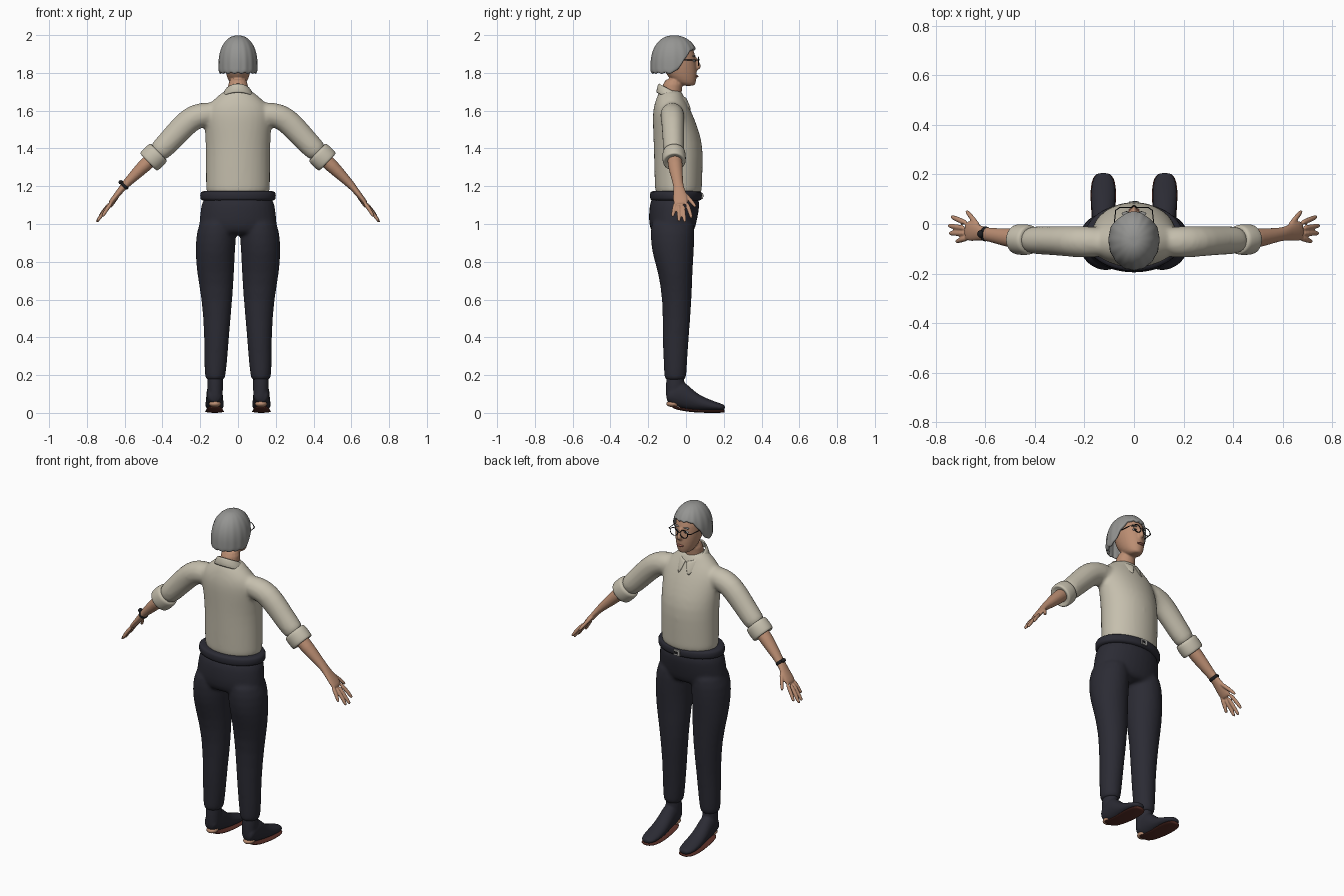
import bpy, bmesh, math
from mathutils import Vector

cube = bpy.data.objects.get("Cube")
if cube:
    bpy.data.objects.remove(cube)

X, Y, Z = Vector((1, 0, 0)), Vector((0, 1, 0)), Vector((0, 0, 1))
SIDES = ((1, "left"), (-1, "right"))


def material(name, r, g, b):
    m = bpy.data.materials.new(name)
    m.use_nodes = True
    m.diffuse_color = (r, g, b, 1)
    m.node_tree.nodes["Principled BSDF"].inputs["Base Color"].default_value = (r, g, b, 1)
    return m


SHIRT = material("cream cloth", .56, .52, .42)
NAVY = material("dark navy cloth", .024, .024, .034)
SKIN = material("skin", .50, .27, .17)
HAIR = material("grey hair", .30, .30, .29)
SOLE = material("red brown sole", .10, .028, .02)
METAL = material("silver metal", .45, .44, .42)
BLACK = material("black", .012, .012, .014)
LIPS = material("lips", .33, .12, .09)
WHITE = material("eye white", .65, .62, .58)


def loft(bm, rings, hint=X, tangent=None, n=16):
    """Skin elliptical rings (centre, radius along hint, radius across)."""
    rows = []
    for i, (c, ra, rb) in enumerate(rings):
        t = tangent or Vector(rings[min(i + 1, len(rings) - 1)][0]) - Vector(rings[max(i - 1, 0)][0])
        b = t.cross(hint).normalized()
        a = b.cross(t).normalized()
        angles = [math.tau * k / n for k in range(n)]
        rows.append([bm.verts.new(Vector(c) + a * ra * math.cos(w) + b * rb * math.sin(w)) for w in angles])
    for p, q in zip(rows, rows[1:]):
        for k in range(n):
            bm.faces.new((p[k], p[(k + 1) % n], q[(k + 1) % n], q[k]))
    bm.faces.new(rows[0])
    bm.faces.new(rows[-1])


def finish(bm, name, mat, voxel=0, smooth=3, subsurf=1, thick=0):
    """Turn a bmesh into a smooth object, blending its lofts if voxel is set."""
    bmesh.ops.recalc_face_normals(bm, faces=bm.faces)
    for f in bm.faces:
        f.smooth = True
    me = bpy.data.meshes.new(name)
    bm.to_mesh(me)
    bm.free()
    me.materials.append(mat)
    ob = bpy.data.objects.new(name, me)
    bpy.context.collection.objects.link(ob)
    if thick:
        m = ob.modifiers.new("thickness", "SOLIDIFY")
        m.thickness, m.offset = thick, -1
    if subsurf:
        ob.modifiers.new("rounding", "SUBSURF").levels = subsurf
        ob.modifiers["rounding"].render_levels = subsurf
    if voxel:
        m = ob.modifiers.new("blend", "REMESH")
        m.mode, m.voxel_size, m.use_smooth_shade = "VOXEL", voxel, True
        m = ob.modifiers.new("soften", "SMOOTH")
        m.factor, m.iterations = .5, smooth
    return ob


def blob(name, mat, centre, size):
    bm = bmesh.new()
    bmesh.ops.create_uvsphere(bm, u_segments=16, v_segments=10, radius=1)
    bmesh.ops.scale(bm, vec=size, verts=bm.verts)
    bmesh.ops.translate(bm, vec=centre, verts=bm.verts)
    return finish(bm, name, mat, subsurf=0)


def box(name, mat, centre, size):
    bm = bmesh.new()
    bmesh.ops.create_cube(bm, size=1)
    bmesh.ops.scale(bm, vec=size, verts=bm.verts)
    bmesh.ops.translate(bm, vec=centre, verts=bm.verts)
    ob = finish(bm, name, mat, subsurf=0)
    ob.data.shade_flat()
    return ob


def upright(rings):
    return [((0, y, z), rx, ry) for y, z, rx, ry in rings]


# Shirt: torso and both sleeves blended together
bm = bmesh.new()
loft(bm, upright([(-.04, 1.15, .172, .125), (-.04, 1.17, .174, .127), (-.04, 1.3, .174, .131),
                  (-.04, 1.42, .175, .134), (-.058, 1.52, .182, .12), (-.073, 1.59, .182, .106),
                  (-.08, 1.64, .155, .088), (-.083, 1.675, .11, .072), (-.08, 1.715, .07, .058)]), X, Z)
for s, side in SIDES:
    loft(bm, [((s * .1, -.075, 1.585), .06, .06), ((s * .19, -.073, 1.582), .066, .068),
              ((s * .255, -.07, 1.555), .064, .07), ((s * .32, -.068, 1.486), .06, .066),
              ((s * .385, -.066, 1.415), .058, .062), ((s * .44, -.064, 1.36), .056, .06)], Y)
finish(bm, "shirt", SHIRT, .011, 8)

# Collar: a sloping folded band with two points, open at the front
bm = bmesh.new()
rows = []
for k in range(33):
    f = k / 32 * 2 - 1
    row = []
    for rx, ry, drop, spread in ((.062, .07, 0, 3.1), (.072, .077, .004, 3.08), (.094, .088, .05, 2.86)):
        w = f * spread
        c = -math.cos(w)
        point = max(0, (c - .7) / .3) * (drop > .04)
        z = 1.708 - .037 * c - drop - .035 * point
        row.append(bm.verts.new((rx * math.sin(w), -.072 + ry * c + .028 * point, z)))
    rows.append(row)
for p, q in zip(rows, rows[1:]):
    for j in range(2):
        bm.faces.new((p[j], q[j], q[j + 1], p[j + 1]))
finish(bm, "collar", SHIRT, thick=.009)

# Trousers: pelvis and legs
bm = bmesh.new()
loft(bm, upright([(-.055, 1.16, .188, .13), (-.06, 1.1, .199, .136), (-.07, 1.02, .21, .132),
                  (-.072, .96, .21, .118), (-.07, .94, .19, .09)]), X, Z)
for s, side in SIDES:
    loft(bm, [((s * cx, y, z), rx, ry) for cx, y, z, rx, ry in (
        (.105, -.07, 1.05, .09, .115), (.115, -.072, .95, .11, .12), (.121, -.07, .85, .106, .114),
        (.12, -.057, .75, .102, .093), (.11, -.046, .6, .082, .078), (.113, -.055, .4, .066, .071),
        (.118, -.056, .28, .063, .064), (.121, -.057, .19, .055, .06), (.121, -.057, .17, .05, .055))], X, Z)
finish(bm, "trousers", NAVY, .01, 5)

# Belt and buckle
bm = bmesh.new()
loft(bm, upright([(-.055, 1.122, .18, .12), (-.053, 1.126, .2, .137), (-.053, 1.15, .202, .139),
                  (-.053, 1.172, .199, .137), (-.053, 1.176, .175, .12)]), X, Z, 32)
finish(bm, "belt", NAVY)
box("belt_buckle", METAL, (0, .086, 1.149), (.04, .008, .032))
box("buckle_slot", BLACK, (.004, .0905, 1.149), (.02, .003, .014))

for s, side in SIDES:
    # Ankle boots with thin soles and open heels
    bm = bmesh.new()
    loft(bm, [((s * .121, y, z), rx, ry) for y, z, rx, ry in (
        (-.056, .22, .044, .05), (-.057, .15, .042, .05), (-.06, .08, .042, .048), (-.06, .06, .035, .04))], X, Z)
    loft(bm, [((s * .124, y, (lo + hi) / 2), rx, (hi - lo) / 2) for y, lo, hi, rx in (
        (-.104, .06, .11, .03), (-.08, .042, .15, .042), (-.03, .026, .18, .044), (.01, .018, .15, .045),
        (.06, .012, .1, .048), (.12, .01, .073, .052), (.17, .01, .055, .047), (.195, .012, .046, .036),
        (.207, .016, .04, .022))], X, Y)
    finish(bm, side + "_boot", NAVY, .006, 3)
    bm = bmesh.new()
    loft(bm, [((s * .124, y, z), rx, .008) for y, z, rx in (
        (-.075, .034, .03), (-.05, .025, .042), (0, .015, .046), (.06, .009, .05), (.12, .008, .054),
        (.17, .008, .05), (.197, .009, .036), (.205, .01, .022))], X, Y)
    finish(bm, side + "_sole", SOLE)
    blob(side + "_heel", SKIN, (s * .122, -.068, .048), (.032, .036, .018))

    # Rolled cuff
    bm = bmesh.new()
    a, b = Vector((s * .418, -.064, 1.382)), Vector((s * .474, -.062, 1.328))
    loft(bm, [(a.lerp(b, t), r, r + .006) for t, r in (
        (0, .052), (.03, .06), (.4, .063), (.9, .062), (1, .058), (1.01, .048), (.9, .04))], Y, b - a, 24)
    finish(bm, side + "_cuff", SHIRT)

    # Forearm, palm, fingers and thumb
    bm = bmesh.new()
    loft(bm, [((s * .43, -.062, 1.37), .042, .042), ((s * .5, -.057, 1.305), .04, .037),
              ((s * .56, -.047, 1.245), .031, .028), ((s * .605, -.04, 1.2), .026, .02),
              ((s * .632, -.034, 1.165), .035, .016), ((s * .66, -.028, 1.13), .042, .015),
              ((s * .682, -.027, 1.1), .04, .012)], Y)
    for base, mid, tip in (((.672, .002, 1.115), (.71, .018, 1.072), (.738, .03, 1.03)),
                           ((.68, -.018, 1.105), (.718, -.012, 1.055), (.75, -.006, 1.008)),
                           ((.678, -.038, 1.105), (.715, -.038, 1.058), (.746, -.037, 1.012)),
                           ((.668, -.056, 1.115), (.695, -.063, 1.078), (.718, -.071, 1.038)),
                           ((.622, -.018, 1.172), (.65, .02, 1.13), (.677, .053, 1.088))):
        p, q, r = (Vector((s * v[0], v[1], v[2])) for v in (base, mid, tip))
        loft(bm, [(p, .012, .012), (q, .0115, .011), (q.lerp(r, .75), .0105, .0095), (r, .006, .006)], Y, n=10)
    finish(bm, side + "_arm_and_hand", SKIN, .0045, 2)

# Wristwatch
bm = bmesh.new()
p, d = Vector((-.6, -.04, 1.203)), Vector((-.7, .1, -.7)).normalized()
loft(bm, [(p + d * t, r, r - .005) for t, r in ((-.009, .026), (-.008, .031), (.008, .031), (.009, .026))], Y, d)
finish(bm, "watch_strap", BLACK)
blob("watch_case", BLACK, (-.62, -.04, 1.221), (.013, .015, .011))

# Head, neck, nose and brow
bm = bmesh.new()
loft(bm, upright([(.015, 1.73, .026, .032), (-.003, 1.746, .046, .055), (-.02, 1.78, .061, .08),
                  (-.034, 1.83, .073, .093), (-.04, 1.87, .077, .094), (-.046, 1.92, .078, .092),
                  (-.058, 1.96, .06, .07), (-.06, 1.98, .03, .035)]), X, Z)
loft(bm, upright([(-.085, 1.62, .056, .056), (-.078, 1.7, .055, .055), (-.062, 1.78, .055, .055)]), X, Z)
loft(bm, upright([(.05, 1.888, .006, .006), (.058, 1.86, .009, .012), (.065, 1.835, .015, .018),
                  (.06, 1.82, .014, .014), (.052, 1.815, .008, .008)]), X, Z, 10)
finish(bm, "head", SKIN, .005, 3)
blob("mouth", LIPS, (0, .056, 1.782), (.022, .01, .006))
for s, side in SIDES:
    blob(side + "_eye", WHITE, (s * .03, .042, 1.865), (.014, .008, .007))
    blob(side + "_iris", BLACK, (s * .03, .047, 1.865), (.006, .005, .006))
    blob(side + "_eyebrow", HAIR, (s * .032, .042, 1.889), (.018, .008, .004))

# Bobbed hair: a fluted dome whose hem rises towards the face
bm = bmesh.new()
n, levels, top = 64, 14, 1.999
rows = []
for k in range(levels + 1):
    t = .07 + .93 * k / levels
    row = []
    for i in range(n):
        w = math.tau * i / n
        c, s = math.cos(w), math.sin(w)
        e = min(1, max(0, (s + .1) / 1.0))
        hem = 1.797 + .128 * e * e * (3 - 2 * e) + .005 * math.cos(16 * w)
        z = top - (top - hem) * t ** 1.9
        u = max(0, (z - 1.84) / (top - 1.84))
        r = (1 - u ** 2.2) ** .4545 * (1 + .018 * t * math.cos(16 * w))
        row.append(bm.verts.new((.103 * r * c, -.065 + (.135 if s > 0 else .122) * r * s, z)))
    rows.append(row)
bm.faces.new(rows[0])
for p, q in zip(rows, rows[1:]):
    for i in range(n):
        bm.faces.new((p[i], p[(i + 1) % n], q[(i + 1) % n], q[i]))
finish(bm, "hair", HAIR, thick=.016)

# Round wire glasses
wire = bpy.data.curves.new("glasses", "CURVE")
wire.dimensions, wire.bevel_depth, wire.bevel_resolution = "3D", .0022, 1
wire.materials.append(BLACK)
circle = [math.tau * k / 24 for k in range(24)]
paths = [([(-.008, .069, 1.867), (0, .073, 1.87), (.008, .069, 1.867)], False)]
for s, side in SIDES:
    paths.append(([(s * .033 + .025 * math.cos(w), .067, 1.862 + .023 * math.sin(w)) for w in circle], True))
    paths.append(([(s * .058, .066, 1.867), (s * .074, .055, 1.868), (s * .083, -.03, 1.868)], False))
for pts, closed in paths:
    sp = wire.splines.new("POLY")
    sp.points.add(len(pts) - 1)
    sp.use_cyclic_u = closed
    for v, co in zip(sp.points, pts):
        v.co = (*co, 1)
bpy.context.collection.objects.link(bpy.data.objects.new("glasses", wire))
